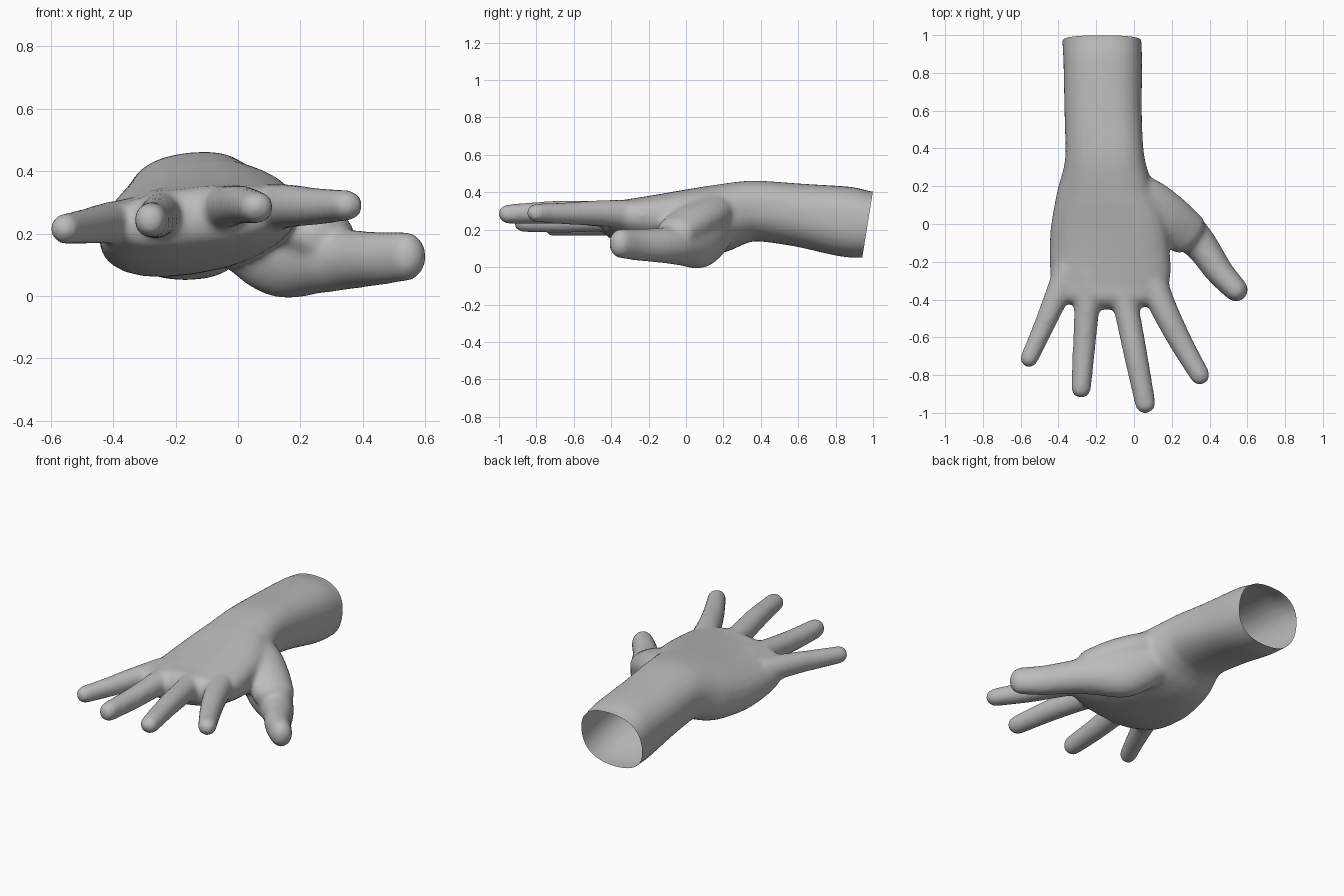
import bpy, bmesh, math
from mathutils import Vector

if "Cube" in bpy.data.objects:
    bpy.data.objects.remove(bpy.data.objects["Cube"])

SEG = 24
UP = Vector((0, 0, 1))


def spline(rows, steps=5):
    """Smoothly interpolate the control rows (Catmull-Rom)."""
    out = []
    for i in range(len(rows) - 1):
        a, b, c, d = (rows[max(0, min(len(rows) - 1, i + k))] for k in (-1, 0, 1, 2))
        for s in range(steps):
            t = s / steps
            out.append([0.5 * (2 * q + (r - p) * t + (2 * p - 5 * q + 4 * r - w) * t * t
                               + (3 * q - p - 3 * r + w) * t ** 3)
                        for p, q, r, w in zip(a, b, c, d)])
    return out + [list(rows[-1])]


def loft(bm, rows, power=2.0, depth=None):
    """Tube through rows of (x, y, z, half width, half height, tilt) with a rounded tip."""
    rows = spline(rows)
    stations = []
    for i, r in enumerate(rows):
        t = Vector(rows[min(i + 1, len(rows) - 1)][:3]) - Vector(rows[max(i - 1, 0)][:3])
        stations.append((Vector(r[:3]), t.normalized(), r[3], r[4], r[5]))
    p, t, w, h, tilt = stations[-1]
    depth = depth or min(w, h)
    for k in range(1, 6):
        a = k * math.radians(16.5)
        stations.append((p + t * depth * math.sin(a), t, w * math.cos(a), h * math.cos(a), tilt))
    rings = []
    for p, t, w, h, tilt in stations:
        side = UP.cross(t).normalized()
        up = t.cross(side)
        ring = []
        for k in range(SEG):
            a = 2 * math.pi * k / SEG
            c, s = math.cos(a), math.sin(a)
            u = w * math.copysign(abs(c) ** (2 / power), c)
            v = h * math.copysign(abs(s) ** (2 / power), s) + tilt * u
            ring.append(bm.verts.new(p + side * u + up * v))
        rings.append(ring)
    for a, b in zip(rings, rings[1:]):
        for k in range(SEG):
            n = (k + 1) % SEG
            bm.faces.new((a[k], a[n], b[n], b[k]))
    bm.faces.new(rings[0][::-1])
    bm.faces.new(rings[-1])


bm = bmesh.new()

# forearm and palm: y, left, right, bottom, top, tilt
sections = [
    (1.10, -.377, .032, .050, .395, 0), (.97, -.379, .039, .050, .407, 0),
    (.85, -.374, .044, .055, .432, .02), (.60, -.369, .042, .110, .447, .06),
    (.38, -.364, .052, .140, .460, .10), (.27, -.380, .077, .120, .452, .12),
    (.15, -.414, .120, .075, .432, .14), (0, -.442, .170, .070, .405, .15),
    (-.15, -.447, .190, .085, .380, .14), (-.28, -.442, .195, .115, .362, .12),
    (-.37, -.415, .165, .150, .352, .10)]
loft(bm, [((l + r) / 2, y, (b + t) / 2, (r - l) / 2, (t - b) / 2, k)
          for y, l, r, b, t, k in sections], 2.4, .085)

# thumb with its fleshy base
loft(bm, [(-.05, .20, .25, .10, .11, 0), (.13, .08, .155, .115, .158, 0),
          (.27, -.03, .125, .105, .118, 0), (.36, -.12, .117, .088, .096, 0),
          (.45, -.25, .120, .075, .087, 0), (.54, -.348, .127, .064, .080, 0)])

# web of skin between thumb and palm
loft(bm, [(-.06, .20, .33, .09, .09, 0), (.06, .125, .285, .125, .10, 0),
          (.18, .03, .235, .13, .10, 0), (.285, -.055, .185, .12, .085, 0)], 2.0, .06)

# fingers: knuckle, middle and tip as x, y, z, half width, half height
fingers = [
    [(-.345, -.24, .235, .078, .080), (-.425, -.42, .233, .063, .066),
     (-.49, -.57, .223, .054, .057), (-.555, -.712, .215, .048, .050)],   # little
    [(-.235, -.25, .265, .078, .085), (-.250, -.45, .258, .067, .070),
     (-.265, -.66, .245, .060, .063), (-.28, -.870, .243, .053, .057)],  # ring
    [(-.085, -.25, .275, .078, .085), (-.040, -.45, .285, .068, .070),
     (.010, -.70, .293, .063, .062), (.060, -.952, .284, .055, .052)],   # middle
    [(.075, -.24, .275, .080, .085), (.150, -.43, .288, .072, .072),
     (.245, -.62, .287, .063, .061), (.350, -.802, .290, .053, .050)]]   # index
for rows in fingers:
    loft(bm, [r + (0,) for r in rows])

bmesh.ops.recalc_face_normals(bm, faces=bm.faces)
mesh = bpy.data.meshes.new("hand")
bm.to_mesh(mesh)
bm.free()
hand = bpy.data.objects.new("hand", mesh)
bpy.context.collection.objects.link(hand)

# fuse the parts into one skin and soften the joins
remesh = hand.modifiers.new("fuse", 'REMESH')
remesh.mode = 'VOXEL'
remesh.voxel_size = .013
soft = hand.modifiers.new("soften", 'SMOOTH')
soft.factor = .5
soft.iterations = 14
skin = bpy.data.meshes.new_from_object(
    hand.evaluated_get(bpy.context.evaluated_depsgraph_get()))
hand.modifiers.clear()

# cut the forearm open with a slightly slanted end
bm = bmesh.new()
bm.from_mesh(skin)
bmesh.ops.bisect_plane(bm, geom=bm.verts[:] + bm.edges[:] + bm.faces[:],
                       plane_co=(0, 1, .41), plane_no=(0, 1, -.16), clear_outer=True)
for f in bm.faces:
    f.smooth = True
bm.to_mesh(skin)
bm.free()
hand.data = skin

grey = bpy.data.materials.new("grey")
grey.diffuse_color = (.5, .5, .5, 1)
grey.use_nodes = True
grey.node_tree.nodes["Principled BSDF"].inputs["Base Color"].default_value = grey.diffuse_color
skin.materials.clear()
skin.materials.append(grey)
